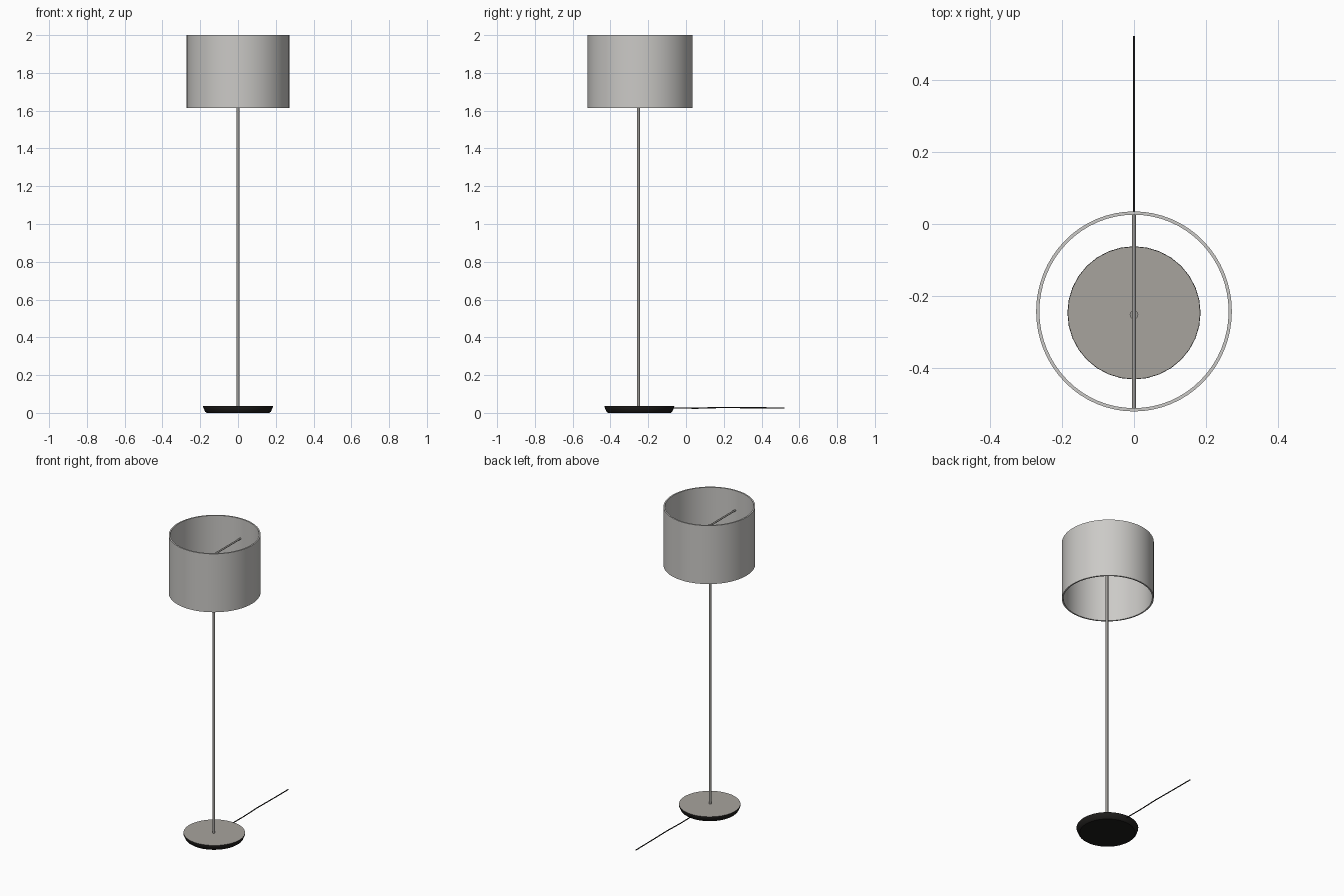
import bpy, bmesh, math
from mathutils import Vector

cube = bpy.data.objects.get("Cube")
if cube:
    bpy.data.objects.remove(cube, do_unlink=True)


def material(name, rgb, roughness=0.6):
    mat = bpy.data.materials.new(name)
    mat.use_nodes = True
    mat.diffuse_color = (*rgb, 1)
    bsdf = mat.node_tree.nodes["Principled BSDF"]
    bsdf.inputs["Base Color"].default_value = (*rgb, 1)
    bsdf.inputs["Roughness"].default_value = roughness
    return mat


fabric = material("shade fabric", (0.60, 0.59, 0.57), 0.9)
metal = material("brushed metal", (0.33, 0.32, 0.30), 0.4)
plate = material("base top grey", (0.39, 0.37, 0.34))
black = material("black", (0.013, 0.012, 0.011))


def finish(name, bm, mats):
    bmesh.ops.recalc_face_normals(bm, faces=bm.faces[:])
    mesh = bpy.data.meshes.new(name)
    bm.to_mesh(mesh)
    bm.free()
    for mat in mats:
        mesh.materials.append(mat)
    obj = bpy.data.objects.new(name, mesh)
    bpy.context.collection.objects.link(obj)
    bpy.ops.object.select_all(action='DESELECT')
    obj.select_set(True)
    bpy.context.view_layer.objects.active = obj
    bpy.ops.object.shade_smooth_by_angle(angle=math.radians(35))
    return obj


def lathe(name, profile, steps, mats, closed=False):
    """Spin a (radius, z) profile around the z axis."""
    bm = bmesh.new()
    verts = [bm.verts.new((r, 0, z)) for r, z in profile]
    pairs = list(zip(verts, verts[1:]))
    if closed:
        pairs.append((verts[-1], verts[0]))
    edges = [bm.edges.new(p) for p in pairs]
    bmesh.ops.spin(bm, geom=verts + edges, axis=(0, 0, 1), cent=(0, 0, 0),
                   angle=math.tau, steps=steps)
    bmesh.ops.remove_doubles(bm, verts=bm.verts[:], dist=0.0001)
    return finish(name, bm, mats)


def rod(name, start, end, radius, mat, sides=12):
    start, end = Vector(start), Vector(end)
    axis = end - start
    bm = bmesh.new()
    bmesh.ops.create_cone(bm, cap_ends=True, segments=sides, radius1=radius,
                          radius2=radius, depth=axis.length)
    obj = finish(name, bm, [mat])
    obj.location = (start + end) / 2
    obj.rotation_euler = axis.to_track_quat('Z', 'Y').to_euler()
    return obj


AXIS_Y = -0.247
BAR_Z = 1.87

# Round base: dark tapered body with a grey top face
base = lathe("base", [(0, 0), (0.166, 0), (0.174, 0.006), (0.185, 0.032),
                      (0.184, 0.037), (0, 0.037)], 32, [black, plate])
base.location.y = AXIS_Y
for face in base.data.polygons:
    face.material_index = int(face.normal.z > 0.9)

# Pole with a small collar where it meets the cross bar
rod("pole", (0, -0.252, 0.03), (0, -0.252, BAR_Z), 0.0085, metal)
rod("pole_collar", (0, -0.252, BAR_Z - 0.03), (0, -0.252, BAR_Z + 0.004),
    0.012, metal)

# Cross bar carrying the shade
rod("shade_bar", (0, -0.516, BAR_Z), (0, 0.028, BAR_Z), 0.0055, metal)

# Open drum shade, a thin wall with both ends open
shade = lathe("lamp_shade", [(0.272, 1.615), (0.272, 2.0), (0.263, 2.0),
                             (0.263, 1.615)], 64, [fabric], closed=True)
shade.scale.y = 1.022
shade.location.y = -0.243

# Power cord running out behind the base
curve = bpy.data.curves.new("power_cord", 'CURVE')
curve.dimensions = '3D'
curve.bevel_depth = 0.0033
curve.bevel_resolution = 2
curve.use_fill_caps = True
path = [(-0.08, 0.026), (0.06, 0.025), (0.2, 0.029), (0.35, 0.027), (0.522, 0.026)]
spline = curve.splines.new('POLY')
spline.points.add(len(path) - 1)
for point, (y, z) in zip(spline.points, path):
    point.co = (0, y, z, 1)
curve.materials.append(black)
cord = bpy.data.objects.new("power_cord", curve)
bpy.context.collection.objects.link(cord)
